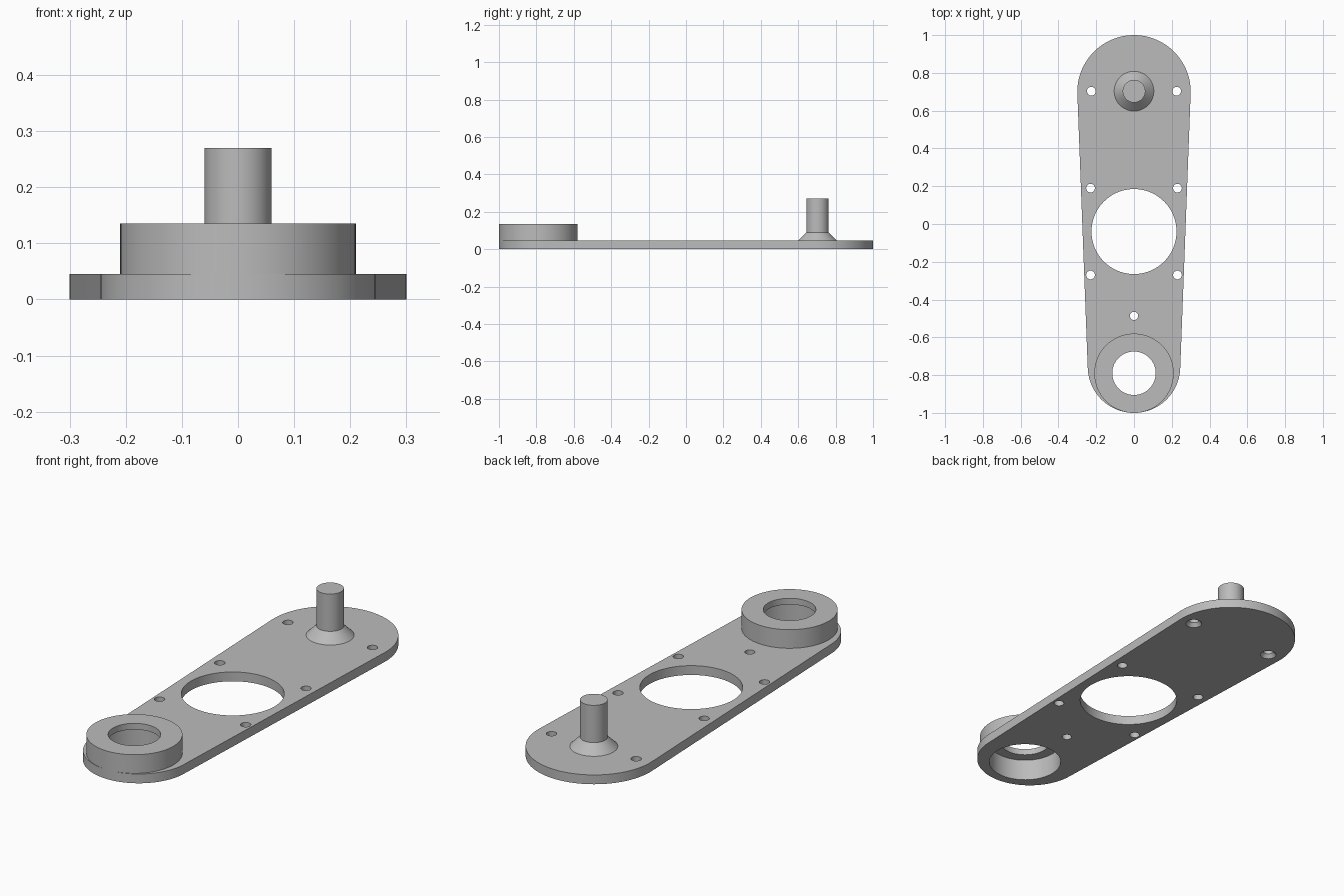
import bpy
from math import sin, cos, pi, asin

cube = bpy.data.objects.get("Cube")
if cube:
    bpy.data.objects.remove(cube, do_unlink=True)

grey = bpy.data.materials.new("plain_grey")
grey.use_nodes = True
COLOUR = (0.5, 0.5, 0.5, 1)
grey.diffuse_color = COLOUR
grey.node_tree.nodes["Principled BSDF"].inputs["Base Color"].default_value = COLOUR

THICK = 0.045
PIN_Y, BEARING_Y, WINDOW_Y = 0.703, -0.79, -0.04
BORE = 0.166


def make(name, verts, faces):
    mesh = bpy.data.meshes.new(name)
    mesh.from_pydata(verts, [], faces)
    mesh.materials.append(grey)
    obj = bpy.data.objects.new(name, mesh)
    bpy.context.collection.objects.link(obj)
    return obj


def lathe(name, x, y, profile, seg=96, closed=False):
    """Spin (radius, z) pairs, listed bottom to top on the outside, about a vertical axis."""
    n = len(profile)
    verts = [(x + r * cos(2 * pi * i / seg), y + r * sin(2 * pi * i / seg), z)
             for r, z in profile for i in range(seg)]
    faces = []
    for k in range(n if closed else n - 1):
        a, b = k * seg, (k + 1) % n * seg
        for i in range(seg):
            j = (i + 1) % seg
            faces.append((a + i, a + j, b + j, b + i))
    if not closed:
        faces.append(tuple(reversed(range(seg))))
        faces.append(tuple(range((n - 1) * seg, n * seg)))
    return make(name, verts, faces)


def shade(obj):
    bpy.ops.object.select_all(action='DESELECT')
    obj.select_set(True)
    bpy.context.view_layer.objects.active = obj
    bpy.ops.object.shade_smooth_by_angle(angle=0.5)


# Tapered plate: two round ends joined by tangent sides
R_BACK, R_FRONT = 0.3, 0.245
Y_BACK, Y_FRONT = 1 - R_BACK, R_FRONT - 1
tilt = asin((R_BACK - R_FRONT) / (Y_BACK - Y_FRONT))
STEPS = 64
outline = []
for radius, yc, start, sweep in ((R_BACK, Y_BACK, -tilt, pi + 2 * tilt),
                                 (R_FRONT, Y_FRONT, pi + tilt, pi - 2 * tilt)):
    for i in range(STEPS + 1):
        a = start + sweep * i / STEPS
        outline.append((radius * cos(a), yc + radius * sin(a)))
n = len(outline)
plate = make("arm_plate",
             [(x, y, 0) for x, y in outline] + [(x, y, THICK) for x, y in outline],
             [tuple(reversed(range(n))), tuple(range(n, 2 * n))] +
             [(i, (i + 1) % n, n + (i + 1) % n, n + i) for i in range(n)])

# Cutters: window, bearing bore, screw holes and countersinks below the back pair
LOW, HIGH = -0.05, 0.1
cutters = [lathe("window_cutter", 0, WINDOW_Y, [(0.225, LOW), (0.225, HIGH)]),
           lathe("bore_cutter", 0, BEARING_Y, [(BORE, LOW), (BORE, HIGH)]),
           lathe("front_hole_cutter", 0, -0.487, [(0.022, LOW), (0.022, HIGH)], 32)]
for side in (-1, 1):
    for y in (0.19, -0.27):
        cutters.append(lathe("side_hole_cutter", side * 0.23, y,
                             [(0.023, LOW), (0.023, HIGH)], 32))
    cutters.append(lathe("countersunk_hole_cutter", side * 0.226, PIN_Y,
                         [(0.037, LOW), (0.037, 0), (0.023, 0.018), (0.023, HIGH)], 32))
for cutter in cutters:
    cutter.hide_render = True
    mod = plate.modifiers.new("cut", 'BOOLEAN')
    mod.operation = 'DIFFERENCE'
    mod.solver = 'EXACT'
    mod.object = cutter
bpy.context.view_layer.objects.active = plate
for mod in list(plate.modifiers):
    bpy.ops.object.modifier_apply(modifier=mod.name)
for cutter in cutters:
    bpy.data.objects.remove(cutter, do_unlink=True)

# Bearing housing with an inner lip at the top
TOP, LEDGE, LIP = 0.135, 0.105, 0.115
housing = lathe("bearing_housing", 0, BEARING_Y,
                [(0.21, THICK), (0.21, TOP), (LIP, TOP), (LIP, LEDGE),
                 (BORE, LEDGE), (BORE, THICK)], closed=True)

# Pivot pin with a conical foot
pin = lathe("pivot_pin", 0, PIN_Y,
            [(0.105, THICK), (0.06, 0.09), (0.06, 0.27)])

for obj in (plate, housing, pin):
    shade(obj)
